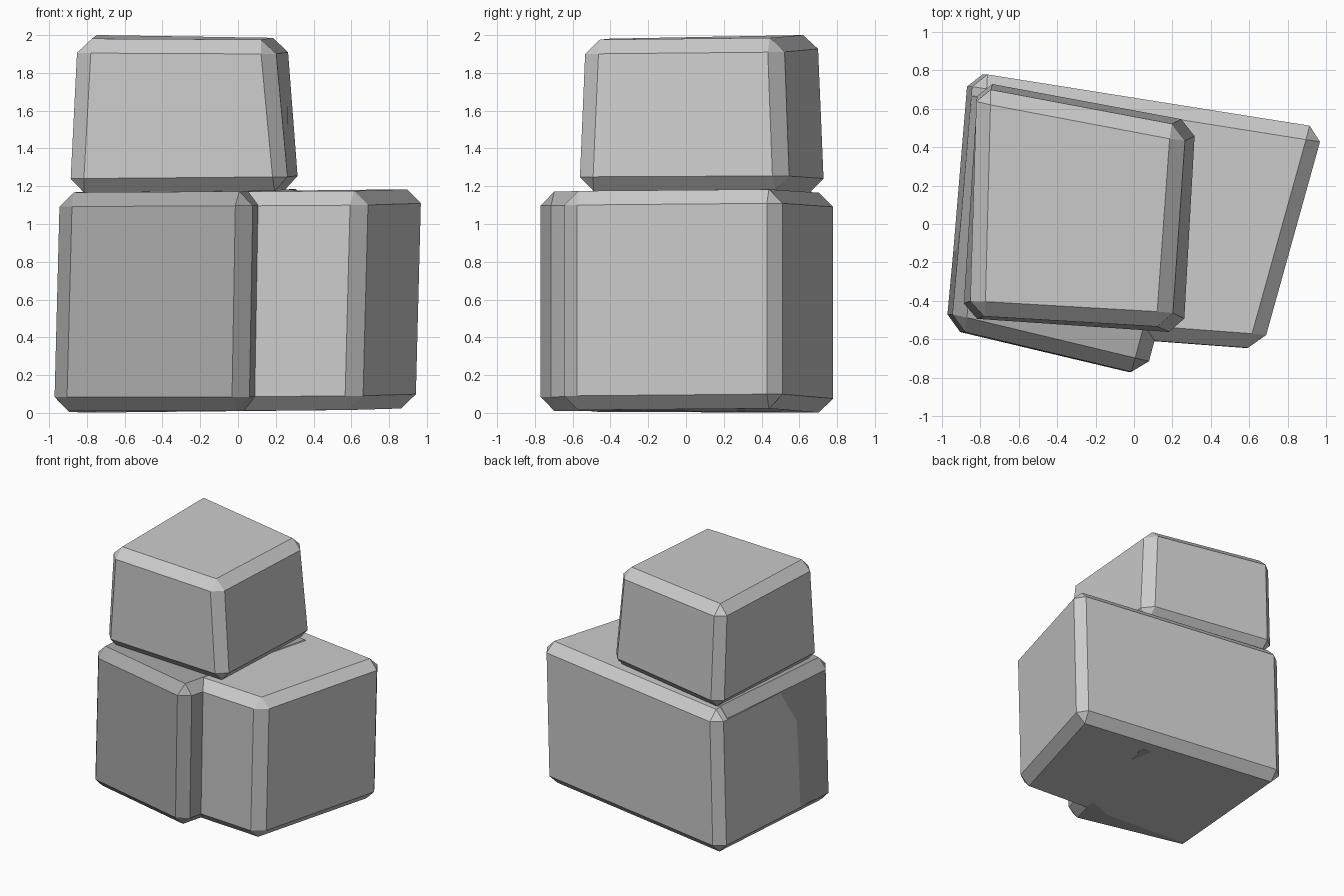
import bpy


def boulder(name, bottom, top):
    """Irregular six-sided block with chamfered edges.
    Corners run front-left, front-right, back-right, back-left."""
    mesh = bpy.data.meshes.new(name)
    sides = [(i, (i + 1) % 4, (i + 1) % 4 + 4, i + 4) for i in range(4)]
    mesh.from_pydata(bottom + top, [], [(3, 2, 1, 0), (4, 5, 6, 7)] + sides)
    obj = bpy.data.objects.new(name, mesh)
    bpy.context.collection.objects.link(obj)
    chamfer = obj.modifiers.new("chamfer", 'BEVEL')
    chamfer.width = 0.075
    chamfer.segments = 1
    chamfer.limit_method = 'NONE'
    return obj


# Wide base rock
boulder("large_rock",
        [(-0.975, -0.53, 0.005), (0.64, -0.65, 0.015), (0.96, 0.50, 0.025), (-0.865, 0.79, 0.0)],
        [(-0.945, -0.53, 1.165), (0.67, -0.65, 1.175), (0.99, 0.50, 1.185), (-0.835, 0.79, 1.165)])

# Darker rock set into the front left of the base
front = boulder("front_rock",
                [(-0.98, -0.545, 0.01), (0.04, -0.787, 0.01), (0.38, 0.49, 0.015), (-0.86, 0.74, 0.01)],
                [(-0.95, -0.545, 1.167), (0.06, -0.787, 1.172), (0.40, 0.49, 1.186), (-0.835, 0.74, 1.172)])
dark = bpy.data.materials.new("dark_stone")
dark.diffuse_color = (0.4, 0.4, 0.4, 1)
front.data.materials.append(dark)

# Tapered rock resting on top
boulder("top_rock",
        [(-0.895, -0.49, 1.165), (0.265, -0.57, 1.175), (0.325, 0.535, 1.18), (-0.81, 0.745, 1.165)],
        [(-0.85, -0.475, 1.98), (0.19, -0.535, 1.975), (0.265, 0.505, 1.985), (-0.82, 0.71, 2.003)])
